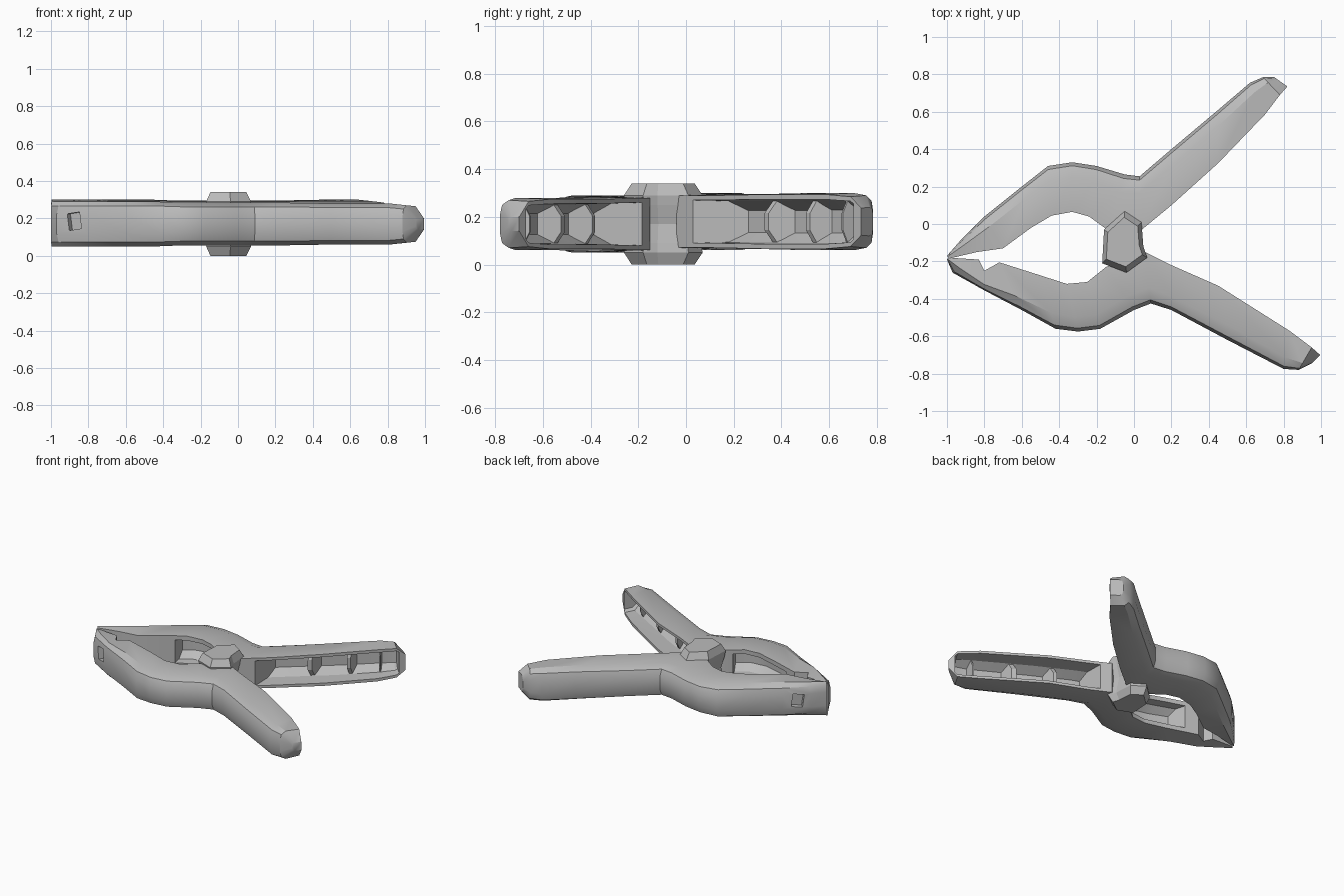
import bpy, bmesh
from math import radians, floor
from mathutils import Vector

if "Cube" in bpy.data.objects:
    bpy.data.objects.remove(bpy.data.objects["Cube"], do_unlink=True)

grey = bpy.data.materials.new("matte grey")
grey.use_nodes = True
colour = (0.5, 0.5, 0.5, 1)
grey.diffuse_color = colour
grey.node_tree.nodes["Principled BSDF"].inputs["Base Color"].default_value = colour


def make_object(name, bm):
    bmesh.ops.recalc_face_normals(bm, faces=bm.faces)
    mesh = bpy.data.meshes.new(name)
    bm.to_mesh(mesh)
    bm.free()
    mesh.materials.append(grey)
    obj = bpy.data.objects.new(name, mesh)
    bpy.context.collection.objects.link(obj)
    return obj


def skin(name, rings):
    """Closed solid through a row of equal-length rings."""
    bm = bmesh.new()
    loops = [[bm.verts.new(p) for p in ring] for ring in rings]
    for a, b in zip(loops, loops[1:]):
        for i in range(len(a)):
            j = (i + 1) % len(a)
            bm.faces.new((a[i], a[j], b[j], b[i]))
    bm.faces.new(loops[0])
    bm.faces.new(loops[-1])
    return make_object(name, bm)


def station(stations, s):
    """Outer point, inner point and half height at a fractional position."""
    i = min(floor(s), len(stations) - 2)
    f = s - i
    ox, oy, ix, iy, h = [(a * (1 - f) + b * f) / 100
                         for a, b in zip(stations[i], stations[i + 1])]
    return Vector((ox, oy, 0)), Vector((ix, iy, 0)), h


def loft(name, stations, positions, section, mid_z):
    """Sweep a section (share of width, share of half height) along an arm."""
    rings = []
    for s in positions:
        outer, inner, h = station(stations, s)
        rings.append([inner.lerp(outer, t) + Vector((0, 0, mid_z + k * h))
                      for t, k in section])
    return skin(name, rings)


def mirrored(half):
    """Complete a section from its upper half."""
    return half + [(t, -k) for t, k in reversed(half)]


def activate(obj):
    bpy.ops.object.select_all(action="DESELECT")
    obj.select_set(True)
    bpy.context.view_layer.objects.active = obj


def cut(obj, cutter):
    mod = obj.modifiers.new("cut", "BOOLEAN")
    mod.operation = "DIFFERENCE"
    mod.solver = "EXACT"
    mod.object = cutter
    activate(obj)
    bpy.ops.object.modifier_apply(modifier=mod.name)
    bpy.data.objects.remove(cutter, do_unlink=True)


def finish(obj):
    activate(obj)
    bpy.ops.object.shade_smooth_by_angle(angle=radians(30))


# Stations from jaw tip to handle end, in hundredths: outer xy, inner xy, half height
back_arm = [
    (-100, -17, -99, -18.5, 12), (-93, -9, -84, -15, 12), (-80, 4, -70, -13, 12),
    (-60, 20, -55, -2, 12), (-46, 31, -44, 4.5, 12), (-33, 33, -33, 6.5, 11.5),
    (-20, 31, -24, 4, 11.5), (-5, 26.5, -13, -4, 11.5), (3, 25.5, 3, -4, 11.5),
    (20, 40, 20, 10, 11.5), (45, 61, 45, 32.5, 12), (62, 75.5, 70, 58.5, 12),
    (69, 78.5, 78, 69, 11), (75, 78.5, 82, 73.5, 6)]
front_arm = [
    (-100, -19, -99, -18, 12), (-97, -26, -83, -19, 12), (-80, -35.5, -80, -25, 12),
    (-60, -46, -72, -20.5, 12), (-42, -56, -50, -27.5, 12), (-30, -57.5, -36, -32, 11.5),
    (-18, -56, -25, -31, 11.5), (0, -46, -15, -23, 11.5), (9, -42.5, 6, -15, 11.5),
    (20, -46, 20, -22, 11.5), (50, -62, 45, -33, 11), (80, -77.5, 83, -57, 11),
    (88, -78, 95, -66, 10), (95, -74.5, 99.5, -70, 3)]

arm_section = mirrored([(0, 0.95), (0.7, 1), (0.93, 0.8), (1, 0.4)])
handle_hollow = mirrored([(-0.3, 0.8), (0.5, 0.75), (0.78, 0.4)])
jaw_hollow = mirrored([(-0.2, 0.72), (0.25, 0.65), (0.45, 0.3)])
rib_section = mirrored([(0.4, 0.3), (0.55, 0.85), (0.85, 0.6)])


def slot_cutter(x, y, angle):
    bm = bmesh.new()
    bmesh.ops.create_cube(bm, size=1)
    obj = make_object("slot_cutter", bm)
    obj.scale = (0.075, 0.07, 0.09)
    obj.location = (x, y, 0.185)
    obj.rotation_euler = (0, radians(-8), radians(angle))
    bpy.context.view_layer.update()
    return obj


def build_arm(side, stations, mid_z, slot):
    arm = loft(side + "_arm", stations, range(len(stations)), arm_section, mid_z)
    # Open channels on the inner side of the handle and the jaw
    cut(arm, loft("handle_cutter", stations, (8.5, 9, 10, 11, 12, 12.3),
                  handle_hollow, mid_z))
    cut(arm, loft("jaw_cutter", stations, (3.4, 4, 5, 6, 6.6), jaw_hollow, mid_z))
    # Small slot in the outside of the jaw
    cut(arm, slot_cutter(*slot))
    finish(arm)
    # Stiffening ribs inside the handle
    for n, s in enumerate((9.5, 10.3, 11)):
        loft(f"{side}_handle_rib_{n + 1}", stations, (s, s + 0.08), rib_section, mid_z)


build_arm("back", back_arm, 0.18, (-0.87, -0.03, 45))
build_arm("front", front_arm, 0.17, (-0.875, -0.313, -29))

# Pivot block: waisted column with a chamfered cap at top and bottom
outline = [(-0.05, 0.07), (0.04, 0.01), (0.05, -0.12), (0.07, -0.18),
           (-0.04, -0.26), (-0.17, -0.21), (-0.16, -0.03)]
centre = Vector((-0.06, -0.1))
levels = [(0, 0.8), (0.05, 1), (0.09, 0.95), (0.17, 0.8),
          (0.25, 0.95), (0.29, 1), (0.34, 0.8)]
rings = []
for z, size in levels:
    ring = [centre.lerp(Vector(p), size) for p in outline]
    rings.append([(p.x, p.y, z) for p in ring])
skin("pivot_block", rings)
